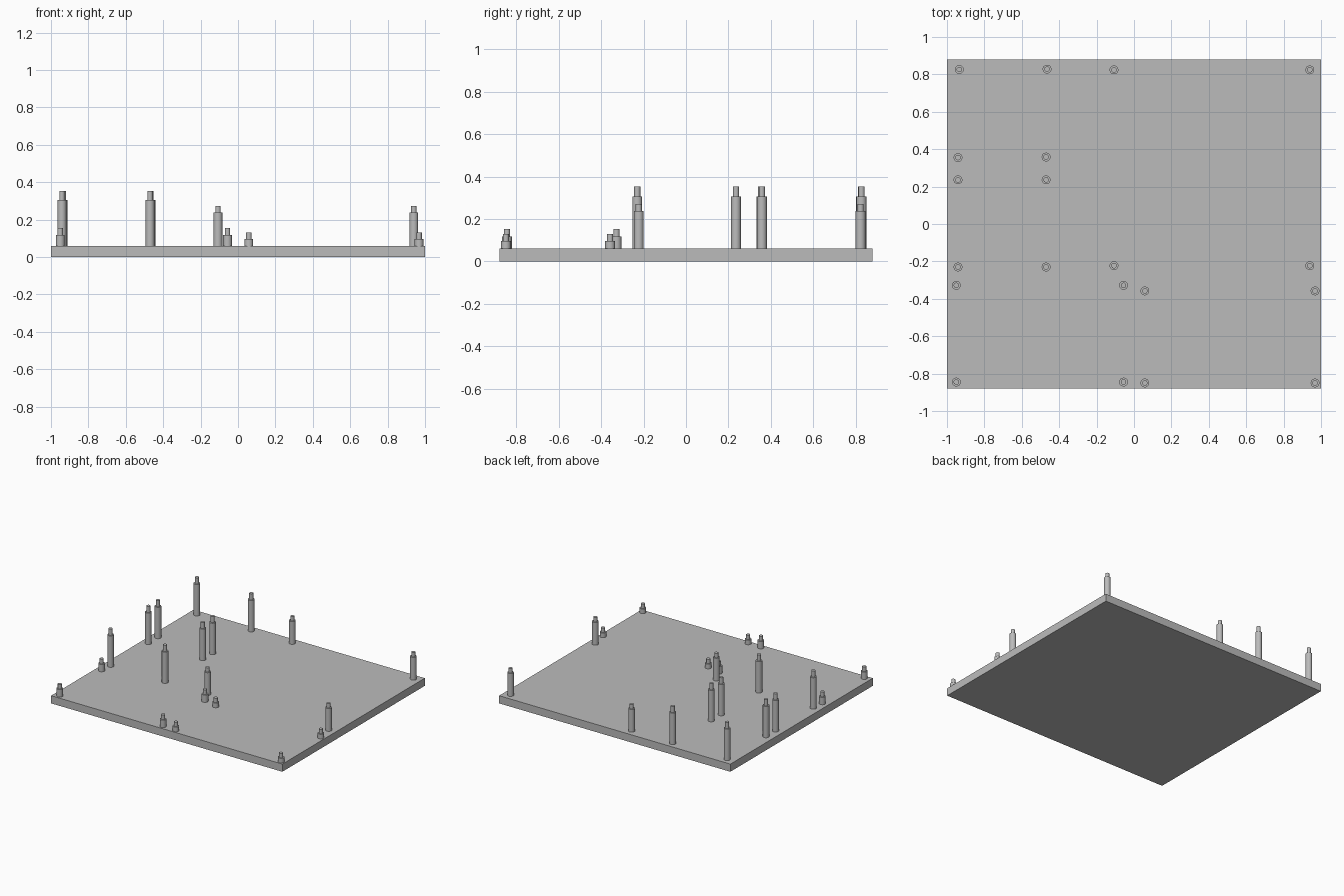
import bpy
import bmesh
from mathutils import Matrix

cube = bpy.data.objects.get("Cube")
if cube:
    bpy.data.objects.remove(cube, do_unlink=True)

grey = bpy.data.materials.new("plain_grey")
grey.use_nodes = True
colour = (0.5, 0.5, 0.5, 1)
grey.diffuse_color = colour
grey.node_tree.nodes["Principled BSDF"].inputs["Base Color"].default_value = colour

PLATE_TOP = 0.06
POST_RADIUS, PIN_RADIUS = 0.0235, 0.0145


def finish(bm, name, location=(0, 0, 0)):
    mesh = bpy.data.meshes.new(name)
    bm.to_mesh(mesh)
    bm.free()
    mesh.materials.append(grey)
    obj = bpy.data.objects.new(name, mesh)
    obj.location = location
    bpy.context.collection.objects.link(obj)
    return obj


def stepped_post(name, x, y, shoulder, top):
    """Round post with a narrower locating pin, made by insetting and raising its cap."""
    bm = bmesh.new()
    height = shoulder - PLATE_TOP
    bmesh.ops.create_cone(bm, cap_ends=True, segments=24, radius1=POST_RADIUS,
                          radius2=POST_RADIUS, depth=height,
                          matrix=Matrix.Translation((0, 0, height / 2)))
    cap = max(bm.faces, key=lambda f: f.calc_center_median().z)
    bmesh.ops.inset_region(bm, faces=[cap], thickness=POST_RADIUS - PIN_RADIUS)
    raised = bmesh.ops.extrude_face_region(bm, geom=[cap])["geom"]
    verts = [v for v in raised if isinstance(v, bmesh.types.BMVert)]
    bmesh.ops.translate(bm, verts=verts, vec=(0, 0, top - shoulder))
    if cap.is_valid:
        bmesh.ops.delete(bm, geom=[cap], context='FACES_ONLY')
    for face in bm.faces:
        face.smooth = len(face.verts) == 4 and abs(face.normal.z) < 0.5
    for edge in bm.edges:
        edge.smooth = all(f.smooth for f in edge.link_faces)
    finish(bm, name, (x, y, PLATE_TOP))


# Base plate
bm = bmesh.new()
bmesh.ops.create_cube(bm, size=1, matrix=Matrix.Translation((0, 0, PLATE_TOP / 2))
                      @ Matrix.Diagonal((2, 1.76, PLATE_TOP, 1)))
finish(bm, "base_plate")

# Post groups: name, shoulder height, pin top, corner positions
groups = [
    ("tall_back_post", 0.306, 0.354,
     [(-0.934, 0.826), (-0.465, 0.828), (-0.941, 0.355), (-0.47, 0.358)]),
    ("tall_middle_post", 0.306, 0.354,
     [(x, y) for x in (-0.941, -0.47) for y in (0.236, -0.23)]),
    ("medium_post", 0.238, 0.272,
     [(x, y) for x in (-0.107, 0.94) for y in (0.824, -0.223)]),
    ("short_left_post", 0.118, 0.154,
     [(x, y) for x in (-0.95, -0.056) for y in (-0.328, -0.845)]),
    ("short_right_post", 0.096, 0.13,
     [(x, y) for x in (0.058, 0.968) for y in (-0.358, -0.85)]),
]
for name, shoulder, top, places in groups:
    for number, (x, y) in enumerate(places, 1):
        stepped_post(f"{name}_{number}", x, y, shoulder, top)
